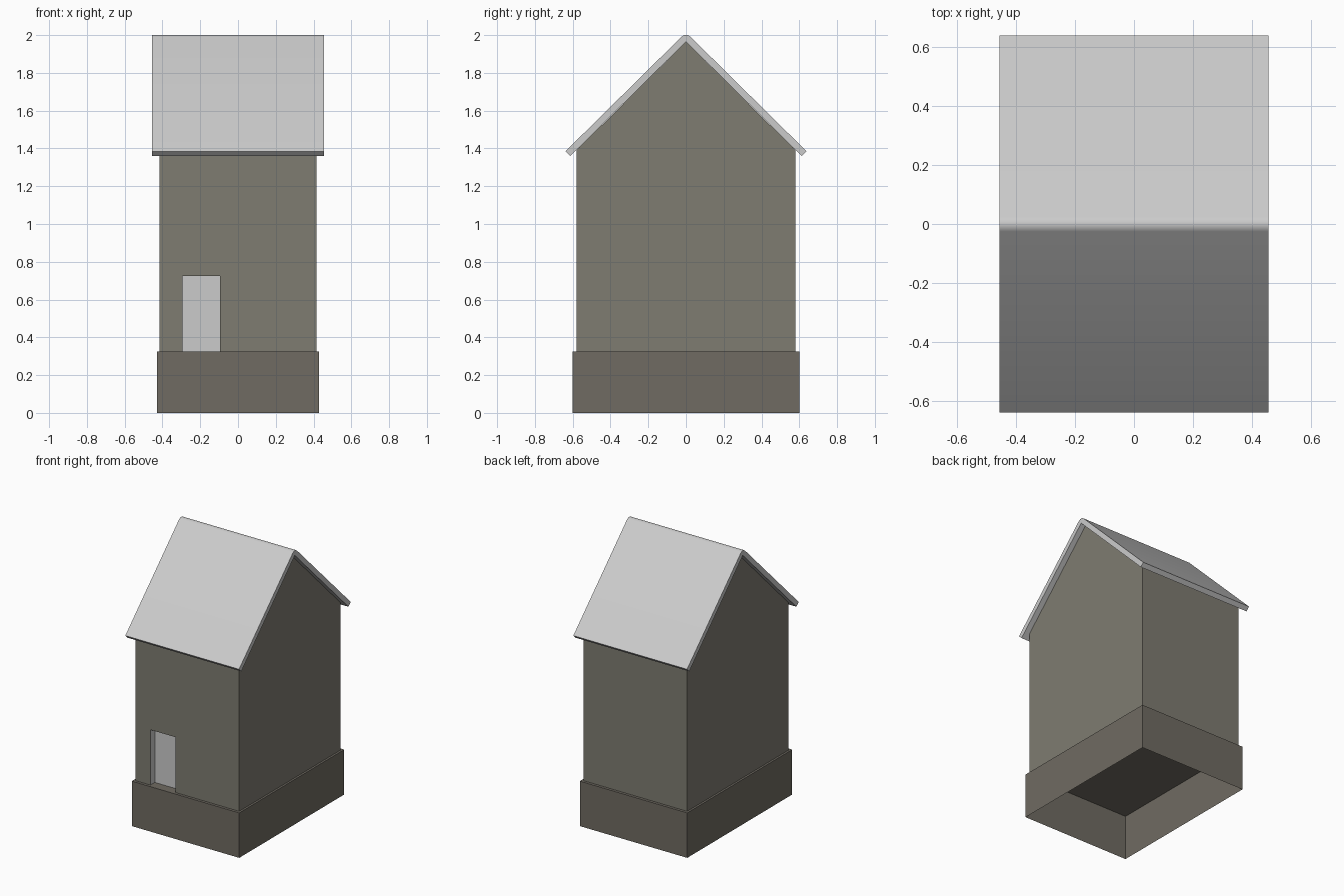
import bpy, bmesh

if "Cube" in bpy.data.objects:
    bpy.data.objects.remove(bpy.data.objects["Cube"])


def mat(name, r, g, b):
    m = bpy.data.materials.new(name)
    m.diffuse_color = (r, g, b, 1)
    m.use_nodes = True
    m.node_tree.nodes["Principled BSDF"].inputs["Base Color"].default_value = m.diffuse_color
    return m


def build(name, faces, material=None, flip=False):
    """Make an object from polygons, welding shared corners."""
    bm = bmesh.new()
    for f in faces:
        bm.faces.new([bm.verts.new(p) for p in f])
    bmesh.ops.remove_doubles(bm, verts=bm.verts, dist=1e-5)
    bmesh.ops.recalc_face_normals(bm, faces=bm.faces)
    if flip:
        bmesh.ops.reverse_faces(bm, faces=bm.faces)
    me = bpy.data.meshes.new(name)
    bm.to_mesh(me)
    bm.free()
    ob = bpy.data.objects.new(name, me)
    bpy.context.collection.objects.link(ob)
    if material:
        me.materials.append(material)
    return ob


def extrude_faces(profile, x):
    """Side faces of a (y, z) profile swept from -x to x."""
    return [[(-x, *a), (x, *a), (x, *b), (-x, *b)]
            for a, b in zip(profile, profile[1:] + profile[:1])]


wall = mat("wall_stone", 0.21, 0.20, 0.165)
stone = mat("base_stone", 0.16, 0.147, 0.122)

FLOOR, EAVE, PEAK = 0.325, 1.39, 1.965
BX, BY = 0.415, 0.58
DX0, DX1, DTOP, DEPTH = -0.295, -0.095, 0.725, 0.05

# Base: thin box, open underneath
base_profile = [(-0.6, 0), (-0.6, FLOOR), (0.6, FLOOR), (0.6, 0)]
base = extrude_faces(base_profile, 0.43)[:3]
base += [[(s * 0.43, y, z) for y, z in base_profile] for s in (-1, 1)]
build("base", base, stone)

# House walls: gabled ends, plain back, front with a door opening
gable = [(-BY, FLOOR), (-BY, EAVE), (0, PEAK), (BY, EAVE), (BY, FLOOR)]
walls = [[(s * BX, y, z) for y, z in gable] for s in (-1, 1)]
walls.append([(-BX, BY, FLOOR), (BX, BY, FLOOR), (BX, BY, EAVE), (-BX, BY, EAVE)])
front = [(-BX, FLOOR), (DX0, FLOOR), (DX0, DTOP), (DX1, DTOP),
         (DX1, FLOOR), (BX, FLOOR), (BX, EAVE), (-BX, EAVE)]
walls.append([(x, -BY, z) for x, z in front])
build("walls", walls, wall)

# Recessed door: jambs, lintel and back panel
outline = [(DX0, FLOOR), (DX0, DTOP), (DX1, DTOP), (DX1, FLOOR)]
inner = -BY + DEPTH
door = [[(a[0], -BY, a[1]), (b[0], -BY, b[1]), (b[0], inner, b[1]), (a[0], inner, a[1])]
        for a, b in zip(outline, outline[1:])]
door.append([(x, inner, z) for x, z in outline])
door_ob = build("door", door)
# Door faces must look outward to the front
panel = max(door_ob.data.polygons, key=lambda p: p.center.y)
if panel.normal.y > 0:
    door_ob.data.flip_normals()

# Roof: chevron slab with a softened ridge
half = [(0.01, 2.0), (0.025, 1.99), (0.638, 1.385), (0.612, 1.36)]
roof_profile = half + [(0, PEAK)] + [(-y, z) for y, z in reversed(half)]
X = 0.455
roof = extrude_faces(roof_profile, X)
roof += [[(s * X, y, z) for y, z in roof_profile] for s in (-1, 1)]
roof_ob = build("roof", roof)
bpy.context.view_layer.objects.active = roof_ob
roof_ob.select_set(True)
bpy.ops.object.shade_smooth_by_angle(angle=0.7)
